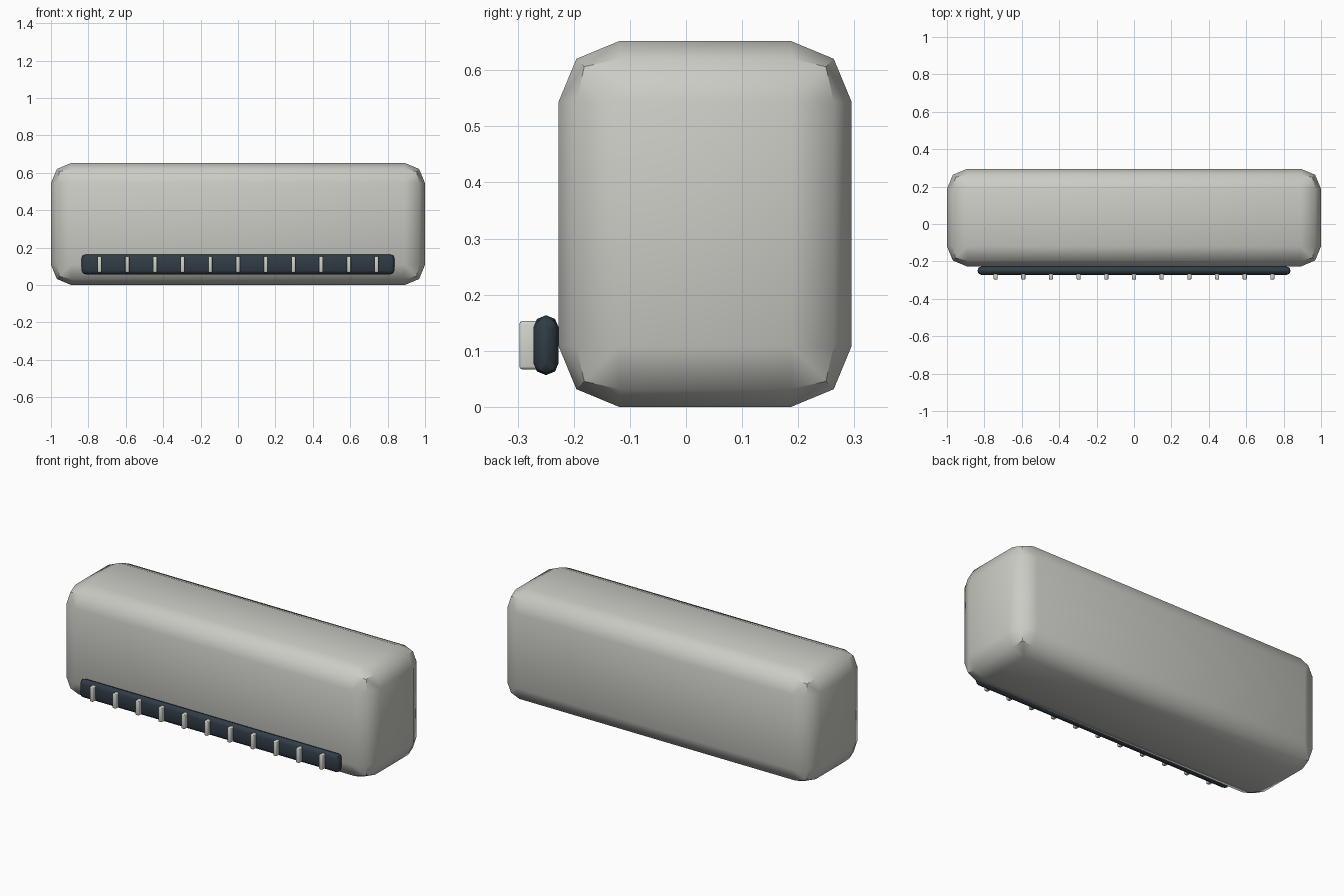
import bpy

# Remove the default object
cube = bpy.data.objects.get("Cube")
if cube:
    bpy.data.objects.remove(cube, do_unlink=True)


def material(name, rgb):
    mat = bpy.data.materials.new(name)
    mat.use_nodes = True
    colour = (*rgb, 1)
    mat.diffuse_color = colour
    mat.node_tree.nodes["Principled BSDF"].inputs["Base Color"].default_value = colour
    return mat


def rounded_box(name, low, high, bevel, segments, mat):
    """Box between two corners with rounded edges and smooth shading."""
    centre = [(a + b) / 2 for a, b in zip(low, high)]
    bpy.ops.mesh.primitive_cube_add(size=1, location=centre)
    obj = bpy.context.object
    obj.name = name
    obj.scale = [b - a for a, b in zip(low, high)]
    bpy.ops.object.transform_apply(location=False, rotation=False, scale=True)
    mod = obj.modifiers.new("Rounded edges", 'BEVEL')
    mod.width = bevel
    mod.segments = segments
    bpy.ops.object.modifier_apply(modifier=mod.name)
    obj.data.materials.append(mat)
    bpy.ops.object.shade_smooth_by_angle(angle=0.8)
    return obj


casing = material("warm light grey", (0.60, 0.60, 0.56))
dark = material("dark slate", (0.03, 0.045, 0.06))
pale = material("pale grey", (0.64, 0.65, 0.59))

# Main casing
rounded_box("casing", (-1, -0.227, 0), (1, 0.295, 0.652), 0.108, 2, casing)

# Dark air outlet along the lower front
rounded_box("air_outlet", (-0.837, -0.272, 0.057), (0.837, -0.227, 0.163),
            0.0215, 2, dark)

# Row of vertical louvre fins
FIN_COUNT = 11
for i in range(FIN_COUNT):
    x = (i - (FIN_COUNT - 1) / 2) * 0.148
    rounded_box(f"louvre_fin_{i + 1}", (x - 0.011, -0.297, 0.067),
                (x + 0.011, -0.263, 0.153), 0.005, 2, pale)
